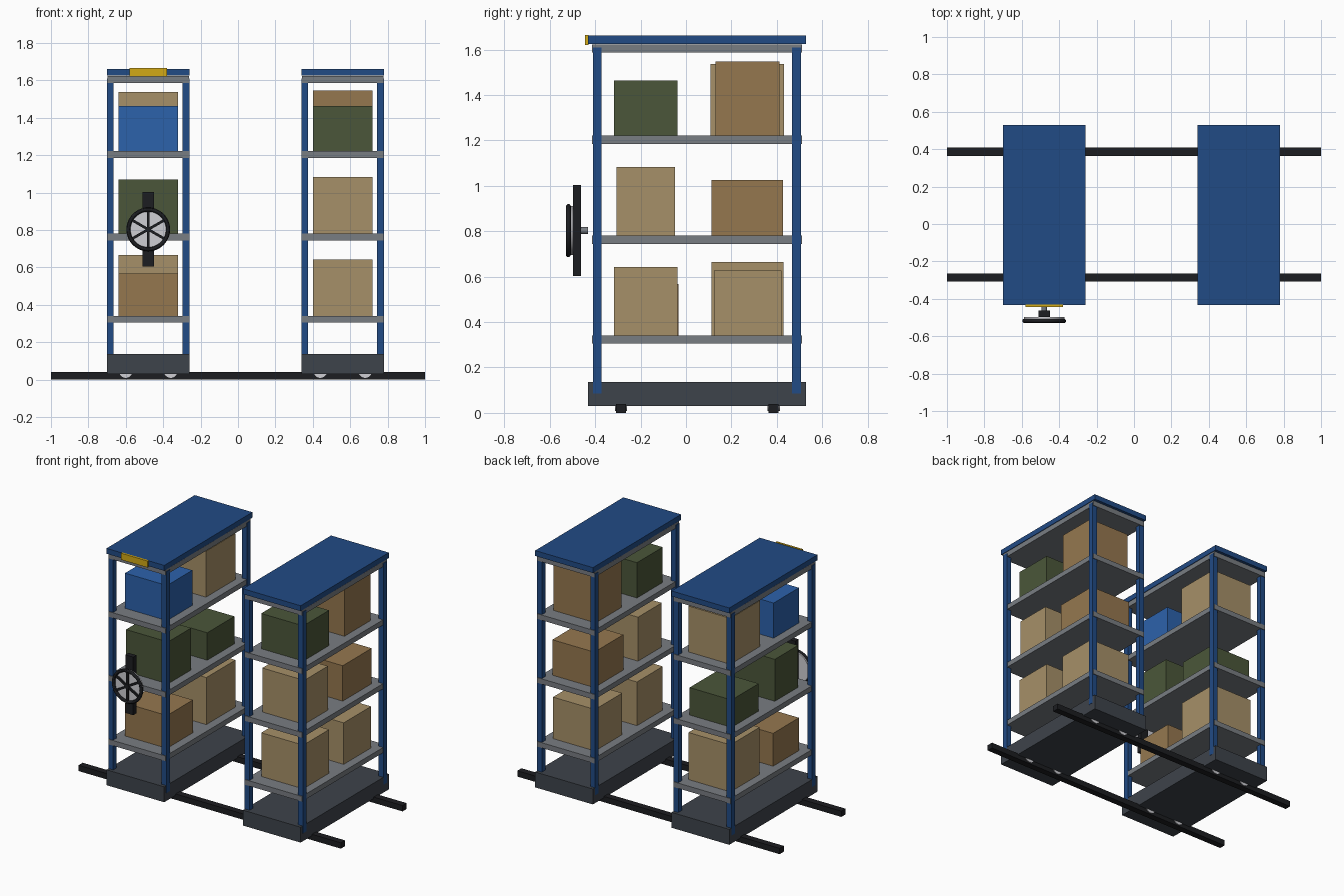
import bpy, math

if "Cube" in bpy.data.objects:
    bpy.data.objects.remove(bpy.data.objects["Cube"])

def material(name, rgb):
    m = bpy.data.materials.new(name)
    m.diffuse_color = tuple((c / 255) ** 2.2 for c in rgb) + (1,)
    m.use_nodes = True
    m.node_tree.nodes["Principled BSDF"].inputs["Base Color"].default_value = m.diffuse_color
    return m

BLUE = material("frame_blue", (38, 76, 132))
STEEL = material("shelf_grey", (120, 124, 129))
DARK = material("base_grey", (64, 69, 76))
BLACK = material("black", (34, 35, 38))
LIGHT = material("light_metal", (205, 205, 210))
YELLOW = material("yellow", (210, 168, 28))
TAN = material("tan_card", (165, 143, 104))
BROWN = material("brown_card", (148, 119, 80))
GREEN = material("green_box", (76, 87, 60))
BIN = material("blue_bin", (48, 98, 170))

def box(name, x, y, z, mat):
    """Box from (min, max) pairs on each axis."""
    bpy.ops.mesh.primitive_cube_add(size=1, location=[sum(p) / 2 for p in (x, y, z)])
    o = bpy.context.object
    o.name = name
    o.scale = [p[1] - p[0] for p in (x, y, z)]
    bpy.ops.object.transform_apply(location=False, rotation=False, scale=True)
    o.data.materials.append(mat)
    return o

def around(c, w):
    return (c - w / 2, c + w / 2)

def cylinder_y(name, x, y, z, r, mat, sides=32):
    """Cylinder along y, with y as a (min, max) pair."""
    bpy.ops.mesh.primitive_cylinder_add(vertices=sides, radius=r, depth=y[1] - y[0],
        location=(x, sum(y) / 2, z), rotation=(math.pi / 2, 0, 0))
    o = bpy.context.object
    o.name = name
    o.data.materials.append(mat)
    bpy.ops.object.shade_smooth_by_angle()
    return o

YC = 0.048
RAIL_Y = (-0.286, 0.386)
SHELF_Z = (0.323, 0.763, 1.203)

# floor rails
for i, y in enumerate(RAIL_Y):
    box(f"floor_rail_{i}", (-1, 1), around(y, 0.045), (0, 0.04), BLACK)

def shelving_unit(side, cx):
    # base, top cover and shelves
    box(f"{side}_base", around(cx, 0.44), around(YC, 0.96), (0.03, 0.136), DARK)
    box(f"{side}_top_cover", around(cx, 0.44), around(YC, 0.96), (1.625, 1.662), BLUE)
    for i, z in enumerate(SHELF_Z + (1.605,)):
        box(f"{side}_shelf_{i}", around(cx, 0.436), around(YC, 0.925), around(z, 0.036), STEEL)
    # corner posts
    for sx in (-1, 1):
        for sy in (-1, 1):
            box(f"{side}_post", around(cx + sx * 0.203, 0.037),
                around(YC + sy * 0.439, 0.038), (0.085, 1.61), BLUE)
    # track wheels
    for y in RAIL_Y:
        for dx in (-0.12, 0.12):
            cylinder_y(f"{side}_track_wheel", cx + dx, around(y, 0.054), 0.045, 0.036, LIGHT, 24)

shelving_unit("left", -0.48)
shelving_unit("right", 0.56)

# stored boxes: unit centre, shelf, y range, top height, material
boxes = [
    (-0.48, 0, (-0.316, -0.034), 0.567, BROWN), (-0.48, 0, (0.112, 0.430), 0.665, TAN),
    (-0.48, 1, (-0.305, -0.053), 1.070, GREEN), (-0.48, 1, (0.122, 0.418), 0.970, GREEN),
    (-0.48, 2, (-0.316, -0.040), 1.463, BIN), (-0.48, 2, (0.108, 0.431), 1.537, TAN),
    (0.56, 0, (-0.318, -0.037), 0.642, TAN), (0.56, 0, (0.123, 0.420), 0.627, TAN),
    (0.56, 1, (-0.307, -0.049), 1.084, TAN), (0.56, 1, (0.112, 0.427), 1.025, BROWN),
    (0.56, 2, (-0.318, -0.037), 1.464, GREEN), (0.56, 2, (0.130, 0.412), 1.547, BROWN),
]
for i, (cx, s, y, top, mat) in enumerate(boxes):
    box(f"stored_box_{i}", around(cx, 0.32), y, (SHELF_Z[s] + 0.018, top), mat)

# yellow label plate
box("label_plate", around(-0.48, 0.2), (-0.444, -0.43), (1.62, 1.665), YELLOW)

# hand wheel: bracket, shaft, disc, rim, spokes, hub
WX, WZ = -0.48, 0.803
box("wheel_bracket", around(WX, 0.06), (-0.498, -0.462), (0.604, 1.004), BLACK)
cylinder_y("wheel_shaft", WX, (-0.47, -0.432), WZ, 0.015, STEEL)
cylinder_y("wheel_disc", WX, (-0.513, -0.497), WZ, 0.108, LIGHT, 48)
bpy.ops.mesh.primitive_torus_add(location=(WX, -0.518, WZ), rotation=(math.pi / 2, 0, 0),
    major_radius=0.106, minor_radius=0.011, major_segments=48, minor_segments=12)
rim = bpy.context.object
rim.name = "wheel_rim"
rim.data.materials.append(BLACK)
bpy.ops.object.shade_smooth_by_angle()
for i in range(3):
    spoke = box(f"wheel_spoke_{i}", around(WX, 0.014), (-0.524, -0.51), around(WZ, 0.21), BLACK)
    spoke.rotation_euler.y = i * math.pi / 3
cylinder_y("wheel_hub", WX, (-0.526, -0.51), WZ, 0.016, BLACK, 24)
